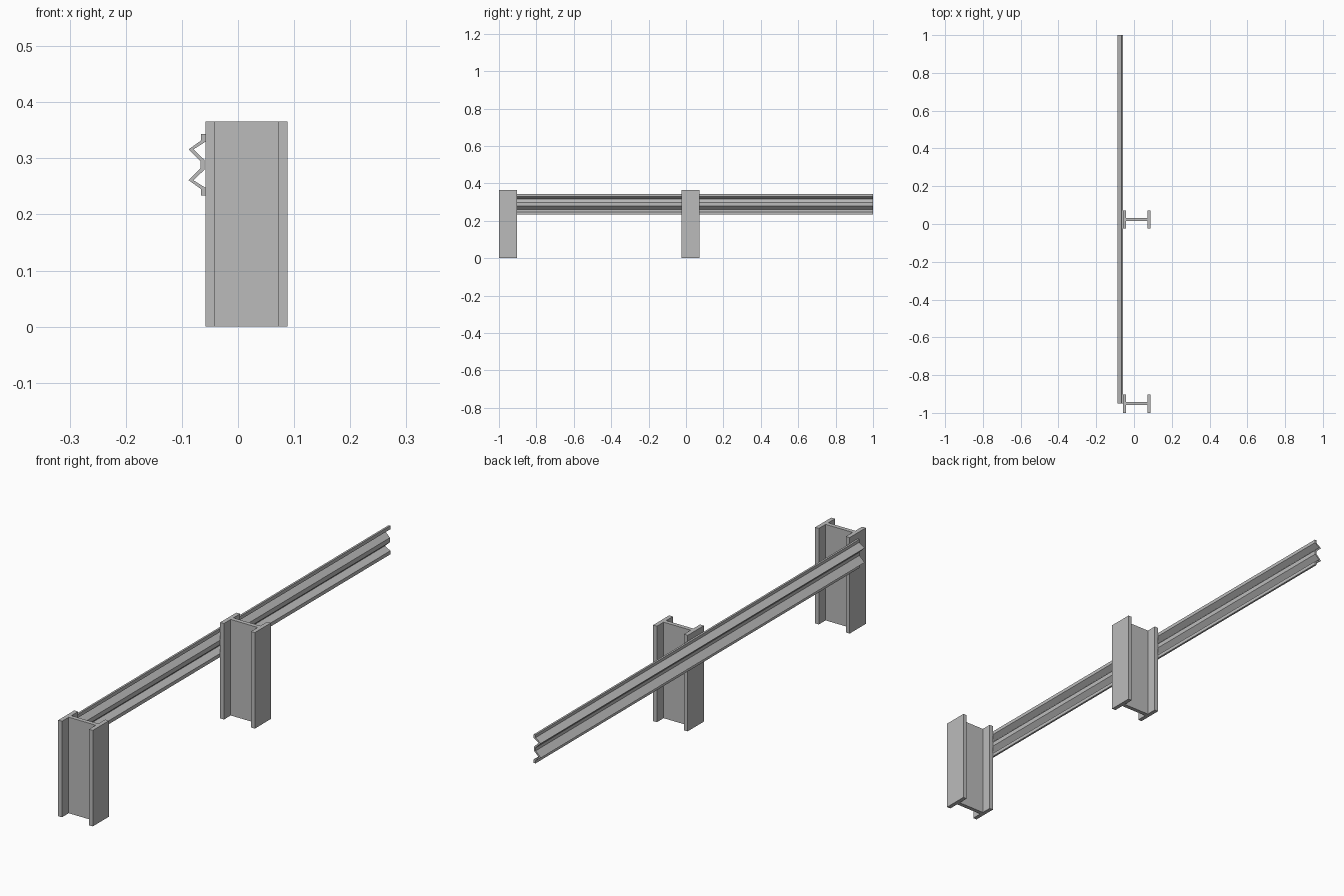
import bpy
import bmesh

cube = bpy.data.objects.get("Cube")
if cube:
    bpy.data.objects.remove(cube, do_unlink=True)

steel = bpy.data.materials.new("grey_steel")
steel.use_nodes = True
GREY = (0.5, 0.5, 0.5, 1)
steel.diffuse_color = GREY
steel.node_tree.nodes["Principled BSDF"].inputs["Base Color"].default_value = GREY


def extrude(name, outline, offset):
    """Make a solid by extruding a closed outline along an offset."""
    mesh = bpy.data.meshes.new(name)
    bm = bmesh.new()
    face = bm.faces.new([bm.verts.new(p) for p in outline])
    result = bmesh.ops.extrude_face_region(bm, geom=[face], use_keep_orig=True)
    moved = [g for g in result["geom"] if isinstance(g, bmesh.types.BMVert)]
    bmesh.ops.translate(bm, verts=moved, vec=offset)
    bmesh.ops.recalc_face_normals(bm, faces=bm.faces)
    bm.to_mesh(mesh)
    bm.free()
    mesh.materials.append(steel)
    obj = bpy.data.objects.new(name, mesh)
    bpy.context.collection.objects.link(obj)
    return obj


# I-beam posts: half section mirrored across the web
X0, X1, FLANGE, WEB, HALF, HEIGHT = -0.058, 0.088, 0.016, 0.008, 0.0485, 0.366
half_section = [(X0, HALF), (X0 + FLANGE, HALF), (X0 + FLANGE, WEB),
                (X1 - FLANGE, WEB), (X1 - FLANGE, HALF), (X1, HALF)]
section = half_section + [(x, -y) for x, y in reversed(half_section)]
for name, centre in (("front_post", -0.9515), ("middle_post", 0.024)):
    extrude(name, [(x, y + centre, 0) for x, y in section], (0, 0, HEIGHT))

# Corrugated rail: upper half of the sheet mirrored about its mid height
MID, START, END = 0.2885, -0.95, 1.0
outer = [(-0.0655, 0.0545), (-0.0655, 0.0435), (-0.088, 0.0275), (-0.0665, 0.006)]
inner = [(-0.058, 0.0545), (-0.058, 0.041), (-0.0795, 0.0275), (-0.0595, 0.0085)]


def mirrored(points):
    return points + [(x, -z) for x, z in reversed(points)]


profile = mirrored(outer) + mirrored(inner)[::-1]
extrude("guard_rail", [(x, START, MID + z) for x, z in profile], (0, END - START, 0))
